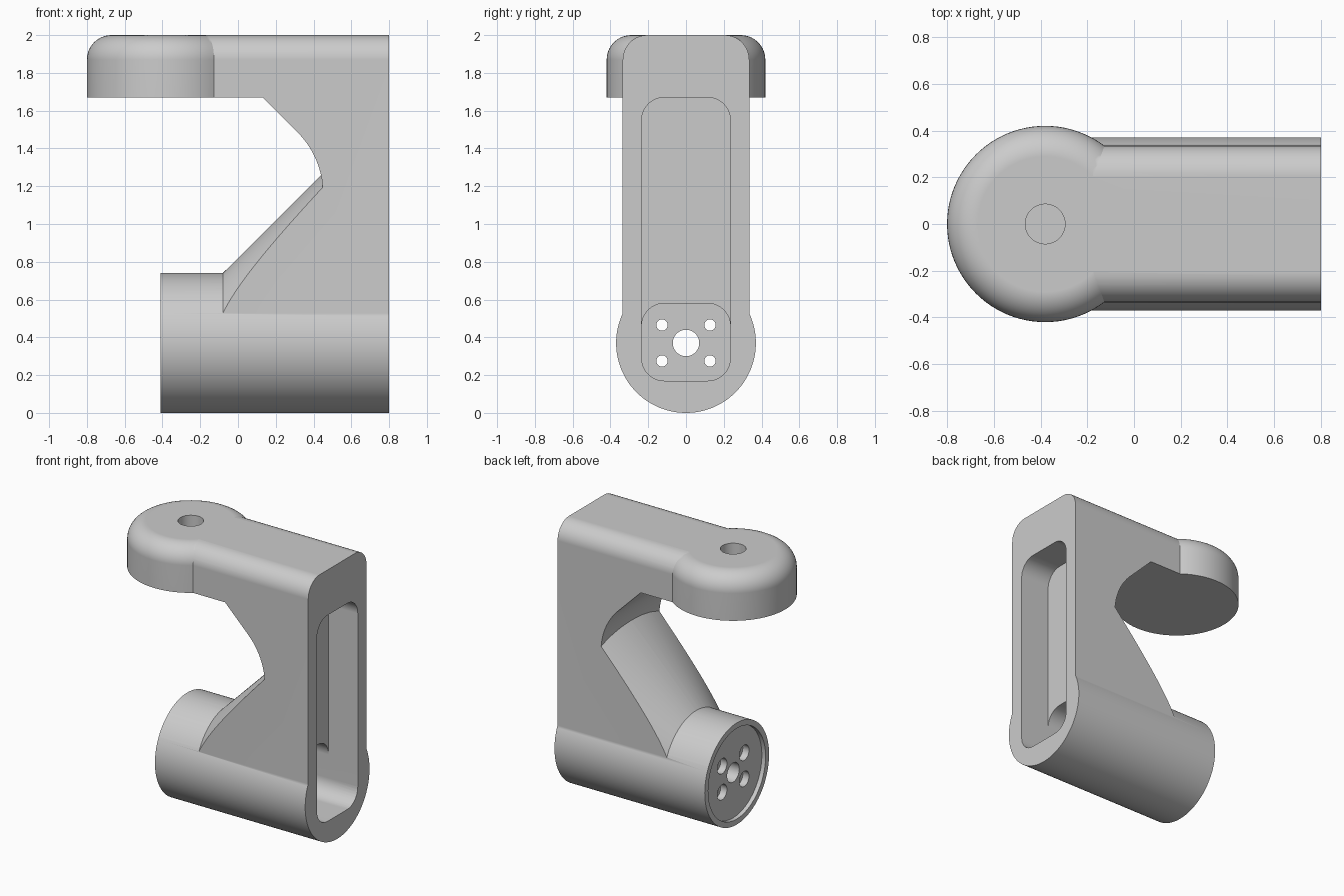
import bpy, bmesh, math
from mathutils import Vector

old = bpy.data.objects.get("Cube")
if old:
    bpy.data.objects.remove(old, do_unlink=True)

grey = bpy.data.materials.new("light grey")
grey.use_nodes = True
colour = (0.6, 0.6, 0.6, 1)
grey.diffuse_color = colour
grey.node_tree.nodes["Principled BSDF"].inputs["Base Color"].default_value = colour

PLACE = {"X": lambda p, d: (d, p[0], p[1]),
         "Y": lambda p, d: (p[0], d, p[1]),
         "Z": lambda p, d: (p[0], p[1], d)}


def arc(cx, cy, r, start, end, n):
    """Points along an arc, angles in degrees."""
    angles = [math.radians(start + (end - start) * i / n) for i in range(n + 1)]
    return [(cx + r * math.cos(a), cy + r * math.sin(a)) for a in angles]


def circle(cx, cy, r, n=96):
    return arc(cx, cy, r, 0, 360, n)[:-1]


def rounded(w, low, high, r):
    """Outline of a rectangle with four round corners."""
    return (arc(w - r, high - r, r, 0, 90, 10) + arc(r - w, high - r, r, 90, 180, 10)
            + arc(r - w, low + r, r, 180, 270, 10) + arc(w - r, low + r, r, 270, 360, 10))


def loft(name, axis, sections):
    """Closed solid through (outline, distance along axis) sections."""
    bm = bmesh.new()
    rings = [[bm.verts.new(Vector(PLACE[axis](p, d))) for p in pts] for pts, d in sections]
    for a, b in zip(rings, rings[1:]):
        for i in range(len(a)):
            j = (i + 1) % len(a)
            bm.faces.new((a[i], a[j], b[j], b[i]))
    bm.faces.new(rings[0])
    bm.faces.new(rings[-1])
    bmesh.ops.recalc_face_normals(bm, faces=bm.faces)
    mesh = bpy.data.meshes.new(name)
    bm.to_mesh(mesh)
    bm.free()
    obj = bpy.data.objects.new(name, mesh)
    bpy.context.collection.objects.link(obj)
    obj.data.materials.append(grey)
    return obj


def prism(name, axis, pts, a, b):
    return loft(name, axis, [(pts, a), (pts, b)])


def apply_modifier(obj, name):
    bpy.context.view_layer.objects.active = obj
    bpy.ops.object.modifier_apply(modifier=name)


def combine(obj, other, operation):
    """Boolean the two solids and discard the second."""
    mod = obj.modifiers.new("solid", "BOOLEAN")
    mod.operation = operation
    mod.solver = "EXACT"
    mod.object = other
    apply_modifier(obj, mod.name)
    bpy.data.objects.remove(other, do_unlink=True)


END = 0.8       # open end of the bracket
OVER = 0.9      # overshoot trimmed away later
AXIS = 0.37     # barrel radius and centre height
FILLET = 0.13

# Upright plate and top arm, with rounded upper edges
side = 0.335
outline = ([(-side, AXIS), (side, AXIS)]
           + arc(side - FILLET, 2 - FILLET, FILLET, 0, 90, 10)
           + arc(FILLET - side, 2 - FILLET, FILLET, 90, 180, 10))
bracket = prism("bracket", "X", outline, -0.38, OVER)

# Round head with a filleted rim
rim = arc(0.42 - FILLET, 2 - FILLET, FILLET, 0, 90, 10)
head = loft("head", "Z", [(circle(-0.38, 0, r), z) for r, z in [(0.42, 1.5)] + rim])
combine(bracket, head, "UNION")

# Throat opening, leaving the flared slope that rises from the barrel
throat = prism("throat", "Y", [(-1, 0.3), (-1, 1.67), (0.13, 1.67)]
               + arc(-0.01, 1.16, 0.46, 45, 0, 16) + [(0.45, 0.3)], -0.6, 0.6)
slope = []
for run in (-0.02, 0.68):
    radius = AXIS + 0.8 * run
    slope.append((circle(0, 2 * AXIS + run - radius, radius, 128), run - 0.08))
combine(throat, loft("slope", "X", slope), "DIFFERENCE")
combine(bracket, throat, "DIFFERENCE")

# Barrel
combine(bracket, prism("barrel", "X", circle(0, AXIS, AXIS, 128), -0.41, OVER), "UNION")

# Trim the open end flat
combine(bracket, prism("trim", "X", [(-1, -1), (1, -1), (1, 3), (-1, 3)], END, 1), "DIFFERENCE")

# Tall pocket and the deeper tunnel into the barrel
combine(bracket, prism("pocket", "X", rounded(0.235, 0.17, 1.67, 0.12), 0.565, OVER), "DIFFERENCE")
combine(bracket, prism("tunnel", "X", rounded(0.235, 0.17, 0.58, 0.12), -0.27, OVER), "DIFFERENCE")

# Shallow round recess, centre bore and four counterbored screw holes
holes = [(0, AXIS, 0.33, -0.38), (0, AXIS, 0.07, -0.2)]
for y in (-0.127, 0.127):
    for z in (-0.095, 0.095):
        holes += [(y, AXIS + z, 0.03, -0.2), (y, AXIS + z, 0.055, -0.33)]
for y, z, r, depth in holes:
    combine(bracket, prism("hole", "X", circle(y, z, r, 48), -0.5, depth), "DIFFERENCE")

# Blind hole in the top of the head
combine(bracket, prism("head_hole", "Z", circle(-0.38, 0, 0.085, 48), 1.8, 2.2), "DIFFERENCE")

# Smooth curves with crisp edges
bpy.ops.object.select_all(action="DESELECT")
bracket.select_set(True)
bpy.context.view_layer.objects.active = bracket
bpy.ops.object.shade_smooth_by_angle(angle=math.radians(25))
weighted = bracket.modifiers.new("weighted", "WEIGHTED_NORMAL")
weighted.keep_sharp = True
